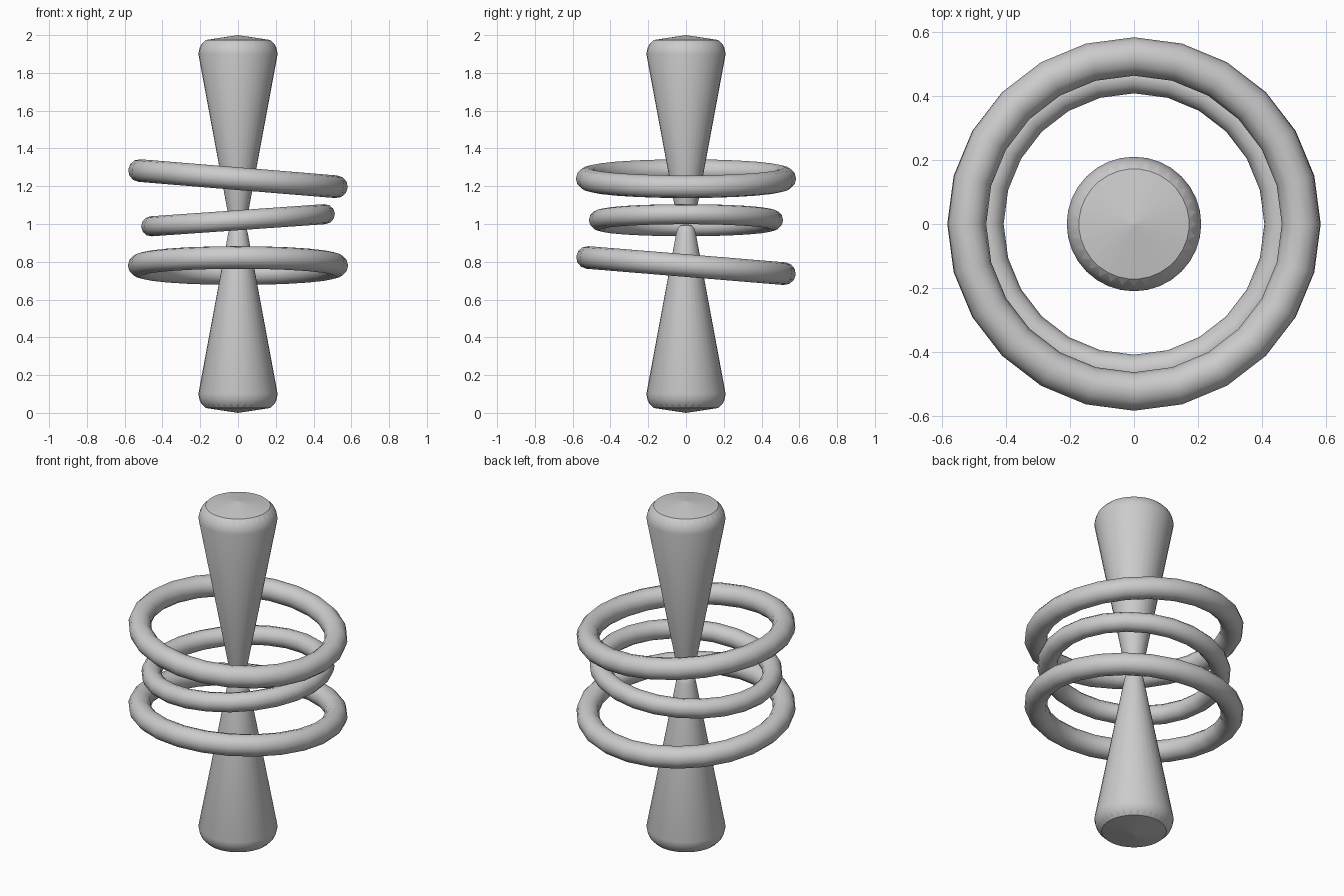
import bpy, bmesh, math

if "Cube" in bpy.data.objects:
    bpy.data.objects.remove(bpy.data.objects["Cube"])

grey = bpy.data.materials.new("plain grey")
grey.diffuse_color = (0.6, 0.6, 0.6, 1)
grey.use_nodes = True
grey.node_tree.nodes["Principled BSDF"].inputs["Base Color"].default_value = grey.diffuse_color
SIDES = 32


def circle(bm, r, z, turn=0.0):
    return [bm.verts.new((r * math.cos(math.tau * (i + turn) / SIDES),
                          r * math.sin(math.tau * (i + turn) / SIDES), z))
            for i in range(SIDES)]


def toothed_cap(bm, edge, r, z, top):
    """Close an end with a shallow cap whose border zigzags against the side."""
    inner = circle(bm, r, z, 0.5)
    centre = bm.verts.new((0, 0, top))
    for i in range(SIDES):
        j = (i + 1) % SIDES
        side = bm.faces.new((edge[i], edge[j], inner[i]))
        tooth = bm.faces.new((inner[i], edge[j], inner[j]))
        fan = bm.faces.new((inner[i], inner[j], centre))
        side.smooth = True
        tooth.smooth = fan.smooth = False


def tapered_post(name, flip):
    """Cone with its wide end away from the middle and a rounded tip at z = 1."""
    bm = bmesh.new()
    profile = [(0.195, 0.05), (0.204, 0.07), (0.21, 0.10),
               (0.052, 0.95), (0.046, 0.972), (0.037, 0.985)]
    rings = [circle(bm, r, z) for r, z in profile]
    for a, b in zip(rings, rings[1:]):
        for i in range(SIDES):
            j = (i + 1) % SIDES
            bm.faces.new((a[i], a[j], b[j], b[i])).smooth = True
    toothed_cap(bm, rings[0], 0.172, 0.026, 0.0)
    toothed_cap(bm, rings[-1], 0.03, 0.993, 1.0)
    if flip:
        for v in bm.verts:
            v.co.z = 2 - v.co.z
    bmesh.ops.recalc_face_normals(bm, faces=bm.faces)
    mesh = bpy.data.meshes.new(name)
    bm.to_mesh(mesh)
    bm.free()
    mesh.materials.append(grey)
    bpy.context.collection.objects.link(bpy.data.objects.new(name, mesh))


def tilted_ring(name, z, major, minor, tilt_x, tilt_y):
    bpy.ops.mesh.primitive_torus_add(
        major_segments=24, minor_segments=12, major_radius=major, minor_radius=minor,
        location=(0, 0, z), rotation=(math.radians(tilt_x), math.radians(tilt_y), 0))
    ring = bpy.context.object
    ring.name = name
    ring.data.materials.append(grey)
    bpy.ops.object.shade_smooth()


# Two posts meeting tip to tip
tapered_post("lower_post", False)
tapered_post("upper_post", True)

# Three floating rings around the waist
tilted_ring("upper_ring", 1.24, 0.523, 0.06, 0, 4.7)
tilted_ring("middle_ring", 1.02, 0.461, 0.053, 0, -4)
tilted_ring("lower_ring", 0.78, 0.523, 0.06, -4.7, 0)
